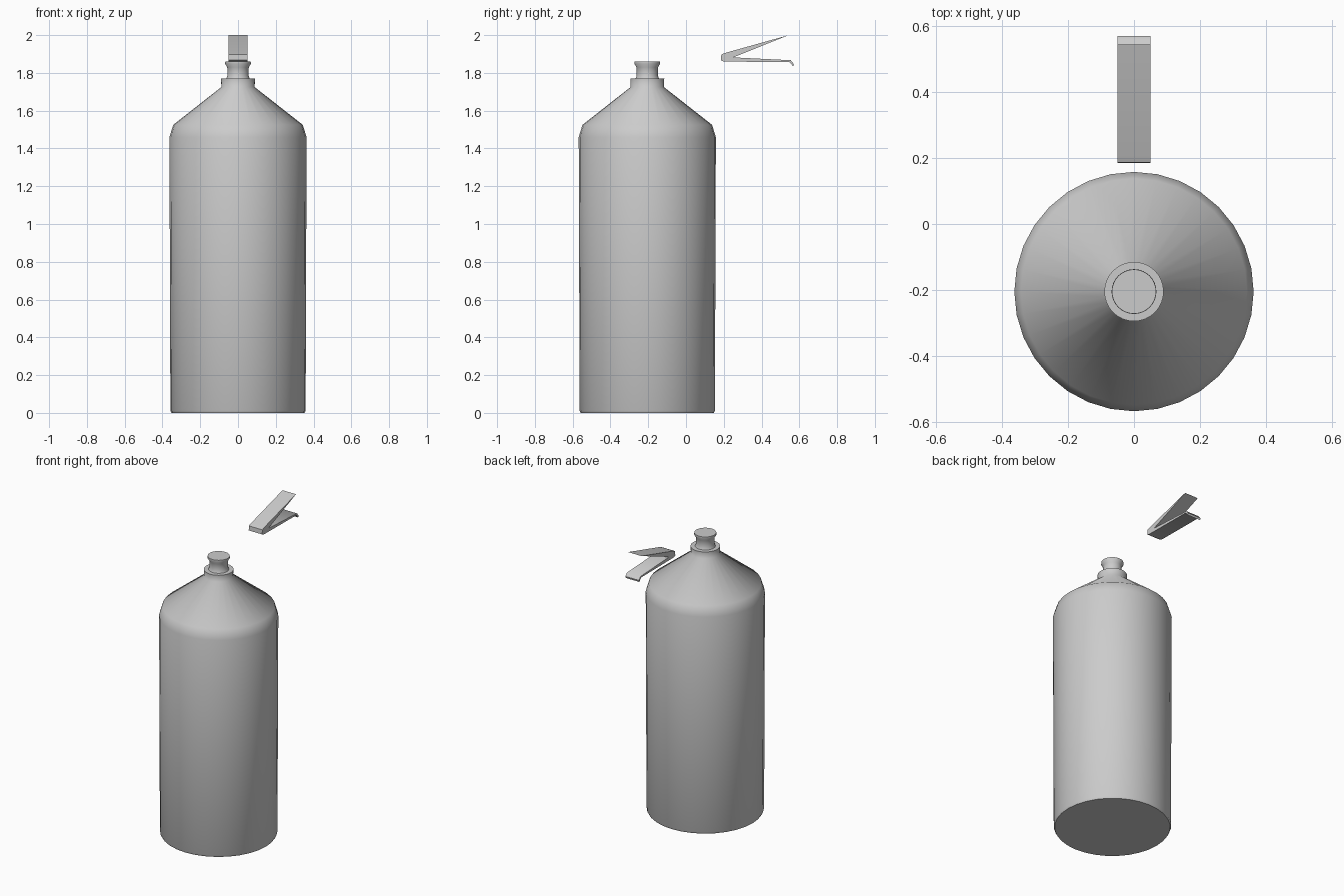
import bpy, bmesh, math

if "Cube" in bpy.data.objects:
    bpy.data.objects.remove(bpy.data.objects["Cube"])

CENTRE_Y = -0.205
SIDES = 32


def finish(name, bm, angle):
    bmesh.ops.recalc_face_normals(bm, faces=bm.faces)
    mesh = bpy.data.meshes.new(name)
    bm.to_mesh(mesh)
    bm.free()
    obj = bpy.data.objects.new(name, mesh)
    bpy.context.collection.objects.link(obj)
    bpy.ops.object.select_all(action='DESELECT')
    obj.select_set(True)
    bpy.context.view_layer.objects.active = obj
    bpy.ops.object.shade_smooth_by_angle(angle=math.radians(angle))
    return obj


def lathe(name, profile, angle):
    """Revolve (radius, z) points about the vertical axis and cap both ends."""
    bm = bmesh.new()
    rings = []
    for r, z in profile:
        rings.append([bm.verts.new((r * math.cos(2 * math.pi * i / SIDES),
                                    CENTRE_Y + r * math.sin(2 * math.pi * i / SIDES), z))
                      for i in range(SIDES)])
    for a, b in zip(rings, rings[1:]):
        for i in range(SIDES):
            j = (i + 1) % SIDES
            bm.faces.new((a[i], a[j], b[j], b[i]))
    bm.faces.new(rings[0][::-1])
    bm.faces.new(rings[-1])
    return finish(name, bm, angle)


def prism(name, outline, half_width, angle):
    """Extrude a (y, z) outline across x."""
    bm = bmesh.new()
    face = bm.faces.new([bm.verts.new((-half_width, y, z)) for y, z in outline])
    new = bmesh.ops.extrude_face_region(bm, geom=[face])["geom"]
    for v in new:
        if isinstance(v, bmesh.types.BMVert):
            v.co.x = half_width
    return finish(name, bm, angle)


# Cylinder with sloped shoulder, collar, waisted neck and lip
lathe("cylinder_body", [
    (0.352, 0.0), (0.358, 0.012), (0.363, 1.46), (0.343, 1.525),
    (0.088, 1.725), (0.09, 1.77), (0.062, 1.77), (0.056, 1.785),
    (0.057, 1.83), (0.068, 1.848), (0.067, 1.86)], 60)

# Squeeze handle: tapered upper lever joined to a thin hooked lower lever
prism("squeeze_handle", [
    (0.20, 1.86), (0.185, 1.867), (0.187, 1.897), (0.205, 1.905), (0.544, 2.0),
    (0.25, 1.882), (0.555, 1.867), (0.571, 1.847), (0.567, 1.835),
    (0.548, 1.857)], 0.05, 50)
